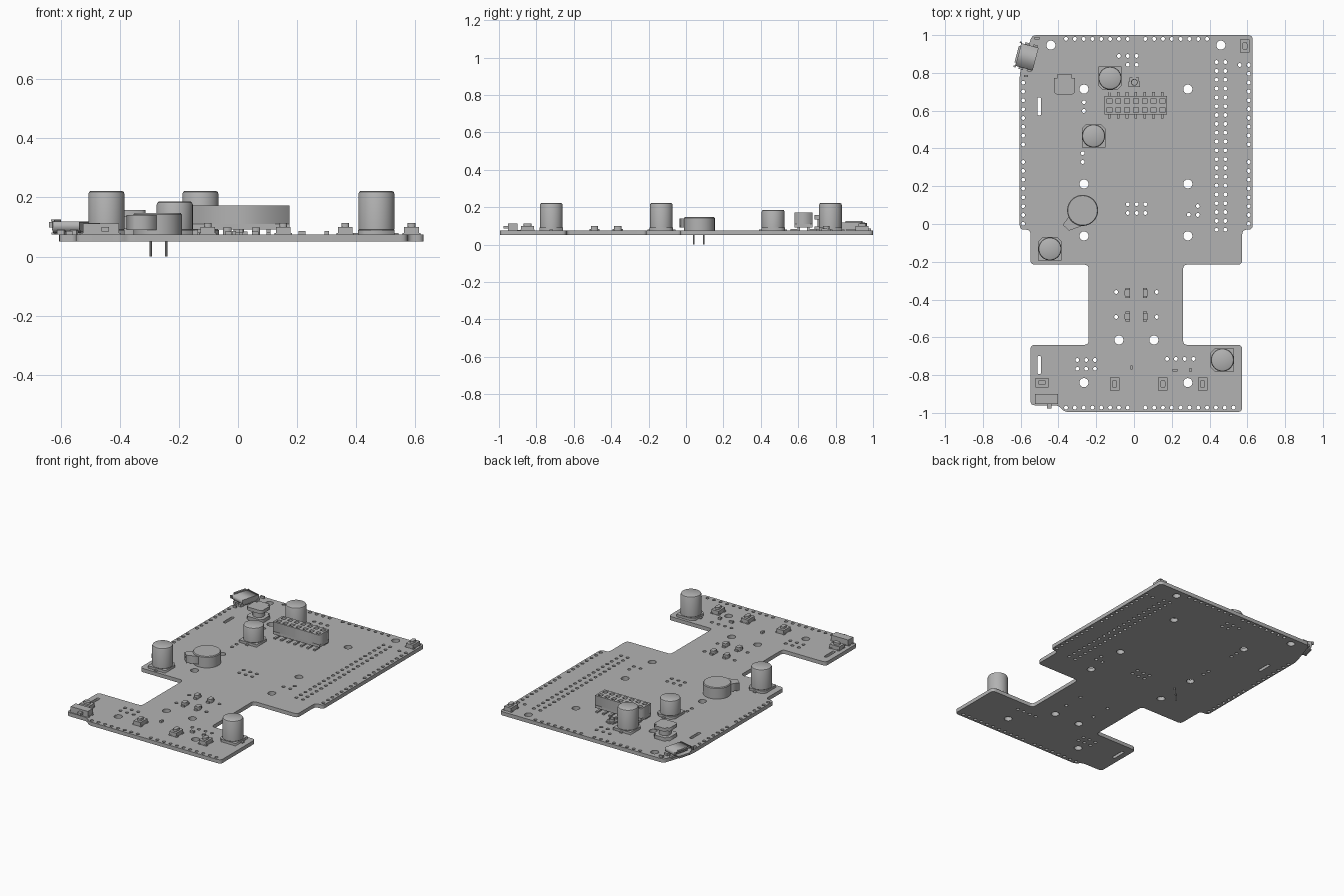
import bpy, bmesh, math
from mathutils import Vector, Matrix

if "Cube" in bpy.data.objects:
    bpy.data.objects.remove(bpy.data.objects["Cube"])

TOP, BOT, PITCH = 0.074, 0.05, 0.0467

grey = bpy.data.materials.new("plain grey")
grey.use_nodes = True
grey.diffuse_color = (0.45, 0.45, 0.45, 1)
grey.node_tree.nodes["Principled BSDF"].inputs["Base Color"].default_value = grey.diffuse_color


def add(name, bm, at=(0, 0), turn=0, smooth=False):
    bmesh.ops.remove_doubles(bm, verts=bm.verts, dist=1e-5)
    bmesh.ops.recalc_face_normals(bm, faces=bm.faces)
    mesh = bpy.data.meshes.new(name)
    bm.to_mesh(mesh)
    bm.free()
    mesh.materials.append(grey)
    obj = bpy.data.objects.new(name, mesh)
    obj.location = (at[0], at[1], 0)
    obj.rotation_euler.z = math.radians(turn)
    bpy.context.collection.objects.link(obj)
    if smooth:
        bpy.ops.object.select_all(action='DESELECT')
        obj.select_set(True)
        bpy.context.view_layer.objects.active = obj
        bpy.ops.object.shade_smooth_by_angle(angle=math.radians(35))
    return obj


def circle(x, y, r, n=12):
    return [(x + r * math.cos(math.tau * i / n), y + r * math.sin(math.tau * i / n)) for i in range(n)]


def rect(x, y, w, h):
    return [(x + i * w / 2, y + j * h / 2) for i, j in ((-1, -1), (1, -1), (1, 1), (-1, 1))]


def rounded(pts, r, steps=4):
    out = []
    for i, p in enumerate(pts):
        p, a, b = Vector(p), Vector(pts[i - 1]), Vector(pts[(i + 1) % len(pts)])
        s = p + (a - p).normalized() * min(r, (a - p).length * 0.45)
        e = p + (b - p).normalized() * min(r, (b - p).length * 0.45)
        for k in range(steps + 1):
            t = k / steps
            out.append(tuple(s * (1 - t) ** 2 + p * 2 * t * (1 - t) + e * t * t))
    return out


def prism(name, loops, z0, z1, at=(0, 0), turn=0, upright=False):
    """Extrude a filled outline; further loops become holes."""
    cu = bpy.data.curves.new(name, 'CURVE')
    cu.dimensions, cu.fill_mode, cu.extrude = '2D', 'BOTH', (z1 - z0) / 2
    for loop in loops:
        sp = cu.splines.new('POLY')
        sp.points.add(len(loop) - 1)
        for q, (x, y) in zip(sp.points, loop):
            q.co = (x, y, 0, 1)
        sp.use_cyclic_u = True
    tmp = bpy.data.objects.new(name, cu)
    bpy.context.collection.objects.link(tmp)
    deps = bpy.context.evaluated_depsgraph_get()
    mesh = bpy.data.meshes.new_from_object(tmp.evaluated_get(deps))
    bm = bmesh.new()
    bm.from_mesh(mesh)
    bpy.data.objects.remove(tmp)
    bpy.data.meshes.remove(mesh)
    bmesh.ops.translate(bm, verts=bm.verts, vec=(0, 0, (z0 + z1) / 2))
    if upright:
        bmesh.ops.rotate(bm, verts=bm.verts, matrix=Matrix.Rotation(math.pi / 2, 3, 'X'))
    return add(name, bm, at, turn)


def boxes(name, parts, at=(0, 0), turn=0):
    """Each part is x, y, width, depth, bottom, top."""
    bm = bmesh.new()
    for x, y, w, d, z0, z1 in parts:
        m = Matrix.Translation((x, y, (z0 + z1) / 2)) @ Matrix.Diagonal((w, d, z1 - z0, 1))
        bmesh.ops.create_cube(bm, size=1, matrix=m)
    return add(name, bm, at, turn)


def lathe(name, profile, at, n=40):
    bm = bmesh.new()
    vs = [bm.verts.new((r, 0, z)) for r, z in profile]
    es = [bm.edges.new(p) for p in zip(vs, vs[1:])]
    bmesh.ops.spin(bm, geom=vs + es, cent=(0, 0, 0), axis=(0, 0, 1), angle=math.tau, steps=n)
    return add(name, bm, at, smooth=True)


# Board outline
outline = [(-0.54, 1), (-0.605, 0.8), (-0.605, -0.03), (-0.548, -0.03), (-0.548, -0.215), (-0.24, -0.215),
           (-0.24, -0.64), (-0.548, -0.64), (-0.548, -0.96), (-0.4, -0.96), (-0.37, -0.995), (0.573, -0.995),
           (0.573, -0.64), (0.26, -0.64), (0.26, -0.215), (0.573, -0.215), (0.573, -0.03), (0.628, -0.03),
           (0.628, 1)]
holes = []


def pins(x, y, nx=1, ny=1):
    for i in range(nx):
        for j in range(ny):
            holes.append(circle(x + i * PITCH, y - j * PITCH, 0.0105, 10))


# Mounting holes
for x in (-0.265, 0.285):
    for y in (0.714, 0.212, -0.063, -0.84):
        holes.append(circle(x, y, 0.024, 24))
for x, y in ((-0.44, 0.947), (0.46, 0.947), (-0.08, -0.614), (0.105, -0.614)):
    holes.append(circle(x, y, 0.024, 24))
# Pin rows and clusters
for args in ((-0.36, 0.98, 8), (0.06, 0.98, 8), (-0.36, -0.972, 8), (0.06, -0.972, 11),
             (-0.587, 0.748, 1, 8), (-0.587, 0.328, 1, 8), (0.607, 0.842, 1, 10), (0.607, 0.328, 1, 8),
             (0.437, 0.857, 2, 20), (0.56, 0.842), (-0.08, 0.89, 3), (-0.033, 0.843, 2),
             (-0.033, 0.105, 3, 2), (0.338, 0.095, 1, 2), (0.29, 0.049), (-0.265, 0.645, 1, 2),
             (-0.272, 0.375, 1, 2), (-0.3, -0.72, 3, 2), (0.175, -0.714, 4),
             (-0.095, -0.36), (0.12, -0.36), (-0.095, -0.492), (0.12, -0.492)):
    pins(*args)
# Battery strap slots
for y in (0.623, -0.746):
    holes.append(rounded(rect(-0.502, y, 0.02, 0.095), 0.008))
prism("circuit_board", [rounded(outline, 0.024)] + holes, BOT, TOP)

# Can capacitors on chamfered bases
base = [(-0.062, -0.062), (0.062, -0.062), (0.062, 0.04), (0.04, 0.062), (-0.04, 0.062), (-0.062, 0.04)]
for x, y, z, turn in ((-0.127, 0.772, 0.222, 180), (-0.214, 0.466, 0.186, 0),
                      (-0.445, -0.132, 0.222, 0), (0.468, -0.72, 0.222, 90)):
    prism("capacitor_base", [base], TOP, 0.09, (x, y), turn)
    lathe("capacitor_can", [(0, 0.085), (0.056, 0.085), (0.061, 0.092), (0.061, z - 0.01),
                            (0.058, z - 0.003), (0.053, z), (0, z)], (x, y))
    boxes("capacitor_leads", [(0, s * 0.06, 0.018, 0.03, TOP, 0.08) for s in (-1, 1)], (x, y), turn)

# Buzzer with side spout and through pins
BUZZ = (-0.272, 0.072)
lathe("buzzer_body", [(0, TOP), (0.082, TOP), (0.082, 0.142), (0.078, 0.147), (0, 0.147)], BUZZ, 48)
prism("buzzer_spout", [[(0.04, -0.035), (0.128, -0.022), (0.128, 0.022), (0.04, 0.065)]], 0.09, 0.14, BUZZ, 226)
for s in (-1, 1):
    lathe("buzzer_pin", [(0, 0), (0.004, 0), (0.004, BOT + 0.01)],
          (-0.269 + s * 0.026, 0.068 + s * 0.026), 10)

# Socket header
cells = [rect((i - 3) * PITCH, s * 0.0235, 0.026, 0.026) for i in range(7) for s in (-1, 1)]
HEAD = (0.01, 0.628)
prism("header_body", [rect(0, 0, 0.33, 0.098)] + cells, 0.11, 0.172, HEAD)
boxes("header_floor", [(0, 0, 0.33, 0.098, 0.092, 0.11)], HEAD)
boxes("header_legs", [((i - 3) * PITCH, s * 0.045, 0.014, 0.05, TOP, 0.082) for i in range(7) for s in (-1, 1)]
      + [((i - 3) * PITCH, s * 0.025, 0.014, 0.012, TOP, 0.094) for i in range(7) for s in (-1, 1)], HEAD)

# Drum inductor
COIL = (-0.368, 0.738)
cross = [(-0.056, -0.04), (-0.042, -0.052), (0.042, -0.052), (0.056, -0.04), (0.056, 0.035), (0.038, 0.035),
         (0.038, 0.055), (-0.038, 0.055), (-0.038, 0.035), (-0.056, 0.035)]
prism("inductor_foot", [cross], TOP, 0.097, COIL)
lathe("inductor_core", [(0.036, 0.095), (0.036, 0.137)], COIL, 24)
prism("inductor_cap", [cross], 0.135, 0.157, COIL)

# Antenna socket
ANT = (0.002, 0.75)
boxes("antenna_socket_base", [(0, 0, 0.05, 0.05, TOP, 0.083), (0, 0.024, 0.018, 0.016, TOP, 0.08),
                              (-0.024, -0.01, 0.012, 0.03, TOP, 0.085), (0.024, -0.01, 0.012, 0.03, TOP, 0.085)], ANT)
lathe("antenna_socket_ring", [(0.018, 0.08), (0.018, 0.1), (0.014, 0.1), (0.014, 0.084)], ANT, 20)

# Push buttons
for x, y, turn in ((0.587, 0.942, 0), (-0.102, -0.847, 0), (0.153, -0.847, 0),
                   (0.363, -0.847, 0), (-0.487, -0.84, 90)):
    boxes("button_body", [(0, 0, 0.05, 0.07, TOP, 0.1)]
          + [(s * 0.022, t * 0.028, 0.016, 0.018, TOP, 0.08) for s in (-1, 1) for t in (-1, 1)], (x, y), turn)
    prism("button_knob", [rounded(rect(0, 0, 0.026, 0.042), 0.012)], 0.098, 0.114, (x, y), turn)

# Indicator lights
for x, turn in ((-0.033, 180), (0.058, 0)):
    for y in (-0.365, -0.49):
        boxes("light_base", [(0, 0, 0.022, 0.054, TOP, 0.084)], (x, y), turn)
        prism("light_lens", [[(-0.011, -0.019), (0.012, -0.019), (0.017, -0.012), (0.017, 0.012),
                              (0.012, 0.019), (-0.011, 0.019)]], TOP, 0.098, (x, y), turn)

# Small chip parts
for x, y, w, d in ((-0.013, -0.76, 0.012, 0.022), (0.217, -0.774, 0.024, 0.014), (0.3, -0.774, 0.016, 0.016),
                   (-0.513, 0.983, 0.026, 0.012), (-0.571, 0.784, 0.022, 0.012)):
    boxes("chip_part", [(0, 0, w, d, TOP, 0.087)], (x, y))

# Angled charging port, open side along local -y
PORT, TILT = (-0.567, 0.885), 255
shell = [(-0.045, 0.08), (0.045, 0.08), (0.062, 0.094), (0.062, 0.118), (-0.062, 0.118), (-0.062, 0.094)]
inner = [(x * 0.92, 0.099 + (z - 0.099) * 0.78) for x, z in shell]
prism("port_shell", [shell, inner], -0.048, 0.048, PORT, TILT, upright=True)
prism("port_back", [inner], -0.046, -0.025, PORT, TILT, upright=True)
boxes("port_tongue", [(0, -0.01, 0.075, 0.055, 0.097, 0.104)]
      + [(s * 0.06, t, 0.026, 0.024, TOP, 0.09) for s in (-1, 1) for t in (-0.015, 0.03)], PORT, TILT)
boxes("port_lips", [(0, -0.05, 0.09, 0.012, 0.118, 0.126), (0, -0.05, 0.08, 0.012, 0.075, 0.081)]
      + [(s * 0.066, -0.05, 0.008, 0.012, 0.098, 0.116) for s in (-1, 1)], PORT, TILT)

# Slide switch
boxes("slide_switch", [(0, 0, 0.122, 0.052, TOP, 0.112), (0.015, -0.035, 0.024, 0.03, 0.085, 0.1)]
      + [(s * 0.061, t * 0.018, 0.014, 0.012, TOP, 0.079) for s in (-1, 1) for t in (-1, 1)]
      + [(x, 0.032, 0.01, 0.018, TOP, 0.079) for x in (-0.04, 0.01, 0.04)], (-0.464, -0.927))
